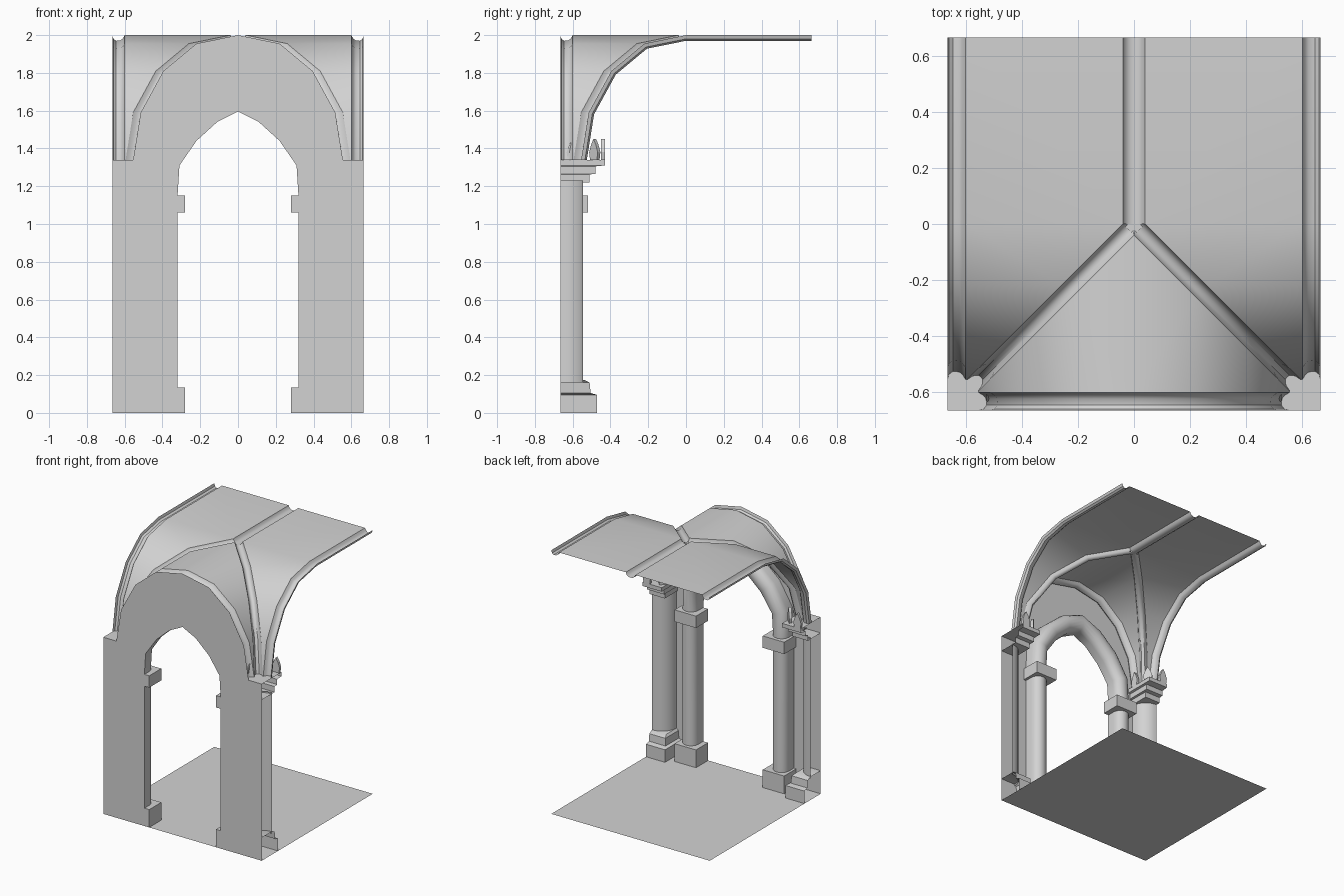
import bpy, bmesh, math
from mathutils import Vector

cube = bpy.data.objects.get("Cube")
if cube:
    bpy.data.objects.remove(cube, do_unlink=True)

stone = bpy.data.materials.new("grey stone")
stone.use_nodes = True
GREY = (0.65, 0.65, 0.65, 1)
stone.diffuse_color = GREY
bsdf = stone.node_tree.nodes["Principled BSDF"]
bsdf.inputs["Base Color"].default_value = GREY
bsdf.inputs["Roughness"].default_value = 0.8

H = 0.665      # half size of the bay
R = 0.60       # where the vault cells meet the border ribs
G = 0.04       # half width of the ridge rib
SPRING = 1.34

# vault curve: distance from centre, height
CURVE = [(0, 2), (0.22, 1.955), (0.395, 1.81), (0.515, 1.59), (0.555, SPRING)]


def finish(name, bm, mirror=True, smooth=True):
    mesh = bpy.data.meshes.new(name)
    bm.to_mesh(mesh)
    bm.free()
    mesh.materials.append(stone)
    ob = bpy.data.objects.new(name, mesh)
    bpy.context.collection.objects.link(ob)
    if mirror:
        mod = ob.modifiers.new("mirror", "MIRROR")
        mod.merge_threshold = 0.0005
    if smooth:
        bpy.ops.object.select_all(action="DESELECT")
        ob.select_set(True)
        bpy.context.view_layer.objects.active = ob
        bpy.ops.object.shade_smooth_by_angle(angle=math.radians(35))
    return ob


def sheet(name, rows, flip=False, mirror=True):
    """Skin a grid of points given as equal rows."""
    bm = bmesh.new()
    grid = [[bm.verts.new(p) for p in row] for row in rows]
    for a, b in zip(grid, grid[1:]):
        for i in range(len(a) - 1):
            f = [a[i], a[i + 1], b[i + 1], b[i]]
            bm.faces.new(f[::-1] if flip else f)
    bmesh.ops.remove_doubles(bm, verts=bm.verts, dist=0.0005)
    return finish(name, bm, mirror)


def polygon(name, points, mirror=True):
    bm = bmesh.new()
    bm.faces.new([bm.verts.new(p) for p in points])
    return finish(name, bm, mirror, False)


def box(name, lo, hi):
    bm = bmesh.new()
    bmesh.ops.create_cube(bm, size=1)
    for v in bm.verts:
        v.co = [(a + b) / 2 + c * (b - a) for a, b, c in zip(lo, hi, v.co)]
    return finish(name, bm, True, False)


def offset_point(i, depth):
    """Point of the vault curve moved inward by depth."""
    if i == 0:
        return 0, CURVE[0][1] - depth
    a, b = CURVE[i - 1], CURVE[min(i + 1, len(CURVE) - 1)]
    t = Vector((b[0] - a[0], b[1] - a[1])).normalized()
    if i == len(CURVE) - 1:
        return CURVE[i][0] - depth, CURVE[i][1]
    return CURVE[i][0] + t.y * depth, CURVE[i][1] - t.x * depth


N = range(len(CURVE))

# floor
polygon("floor", [(-H, -H, 0), (H, -H, 0), (H, H, 0), (-H, H, 0)], False)

# front wall with pointed doorway
INNER = [(0.32, 0.13), (0.32, 1.15), (0.31, 1.31), (0.22, 1.44), (0.11, 1.54), (0, 1.595)]
OUTER = [(0.44, 0.13), (0.44, 1.15), (0.43, 1.35), (0.32, 1.53), (0.17, 1.66), (0, 1.73)]
outline = [(0.32, 0), (H, 0), (H, SPRING)] + CURVE[::-1] + INNER[:0:-1]
polygon("front_wall", [(x, -H, z) for x, z in outline])

# rounded jamb and archivolt behind the wall
roll = [(0, -H)]
for k in range(9):
    ang = math.pi * k / 8
    roll.append((0.5 - 0.5 * math.cos(ang), -0.605 + 0.06 * math.sin(ang)))
roll.append((1, -H))
sheet("door_moulding", [[(a[0] + (b[0] - a[0]) * u, y, a[1] + (b[1] - a[1]) * u)
                         for u, y in roll] for a, b in zip(INNER, OUTER)])
box("jamb_base", (0.28, -H + 0.001, 0), (0.46, -0.52, 0.135))
box("jamb_capital", (0.28, -H + 0.001, 1.06), (0.46, -0.52, 1.15))

# vault cells
side = [[(G, H, 2), (R, H, 2)]]
side += [[(min(t + G, R), -t, z), (R, -t, z)] for t, z in CURVE]
sheet("side_cell", side, flip=True)
sheet("front_cell", [[(t, -min(t + G, R), z), (t, -R, z)] for t, z in CURVE], flip=True)

# border ribs, open gutters hanging below the cells
BORDER = [(0, 0), (0.006, 0.02), (0.02, 0.03), (0.042, 0.028), (0.055, 0.018), (0.065, 0)]
edge_rows = [[(H - u, H, 2 - d) for u, d in BORDER]]
wall_rows = []
for i in N:
    edge_rows.append([])
    wall_rows.append([])
    for u, d in BORDER:
        a, z = offset_point(i, d)
        edge_rows[-1].append((H - u, -a, z))
        wall_rows[-1].append((a, -H + u, z))
sheet("side_edge_rib", edge_rows)
sheet("wall_rib", wall_rows)

# ridge and diagonal ribs
ROUND = [(-1, 0), (-0.8, 0.018), (-0.4, 0.028), (0, 0.03),
         (0.4, 0.028), (0.8, 0.018), (1, 0)]
sheet("ridge_rib", [[(G * w, y, 2 - d) for w, d in ROUND] for y in (0, H)], mirror=False)
diagonal = []
for i in N:
    diagonal.append([])
    for w, d in ROUND:
        a, z = offset_point(i, d)
        s = (a if i else -0.3 * d) + G / 2
        diagonal[-1].append((s + w * G / 2, -(s - w * G / 2), z))
sheet("diagonal_rib", diagonal)
polygon("crown_patch", [(-G, 0, 1.974), (0, -G, 1.974), (G, 0, 1.974)], False)


# corner columns, quarter shells open at the bay edges
def stepped(name, levels):
    sheet(name, [[(H, -H + ey, z), (H - ex, -H + ey, z), (H - ex, -H, z)]
                 for z, ex, ey in levels])


arc = [(H - 0.12 * math.sin(k * math.pi / 16), -H + 0.12 * math.cos(k * math.pi / 16))
       for k in range(9)]
sheet("corner_shaft", [[(x, y, z) for x, y in arc] for z in (0.16, 1.23)])
stepped("corner_base", [(0, 0.16, 0.195), (0.095, 0.16, 0.195), (0.105, 0.14, 0.16),
                        (0.16, 0.135, 0.155), (0.175, 0.12, 0.125), (0.175, 0, 0)])
stepped("corner_capital", [(1.22, 0, 0), (1.22, 0.13, 0.155), (1.262, 0.13, 0.155),
                           (1.266, 0.145, 0.185), (1.305, 0.145, 0.185),
                           (1.31, 0.16, 0.235), (SPRING, 0.16, 0.235), (SPRING, 0, 0)])


# pointed leaves on the capitals
def leaf(name, x, y, turn, width):
    bm = bmesh.new()
    shape = [(-0.8, 0), (0.8, 0), (1, 0.04), (0.55, 0.08), (0, 0.11), (-0.55, 0.08), (-1, 0.04)]
    along = Vector((math.cos(turn), math.sin(turn), 0))
    pts = [Vector((x, y, SPRING + h)) + along * (w * width) for w, h in shape]
    face = bm.faces.new([bm.verts.new(p) for p in pts])
    out = bmesh.ops.extrude_face_region(bm, geom=[face])
    thick = Vector((-math.sin(turn), math.cos(turn), 0)) * 0.02
    for v in out["geom"]:
        if isinstance(v, bmesh.types.BMVert):
            v.co += thick
    bmesh.ops.recalc_face_normals(bm, faces=bm.faces)
    finish(name, bm, True, False)


leaf("edge_leaf", 0.632, -0.45, 0, 0.032)
leaf("diagonal_leaf", 0.54, -0.49, math.pi / 4, 0.032)
leaf("wall_leaf", 0.525, -0.6, math.pi / 2, 0.032)
